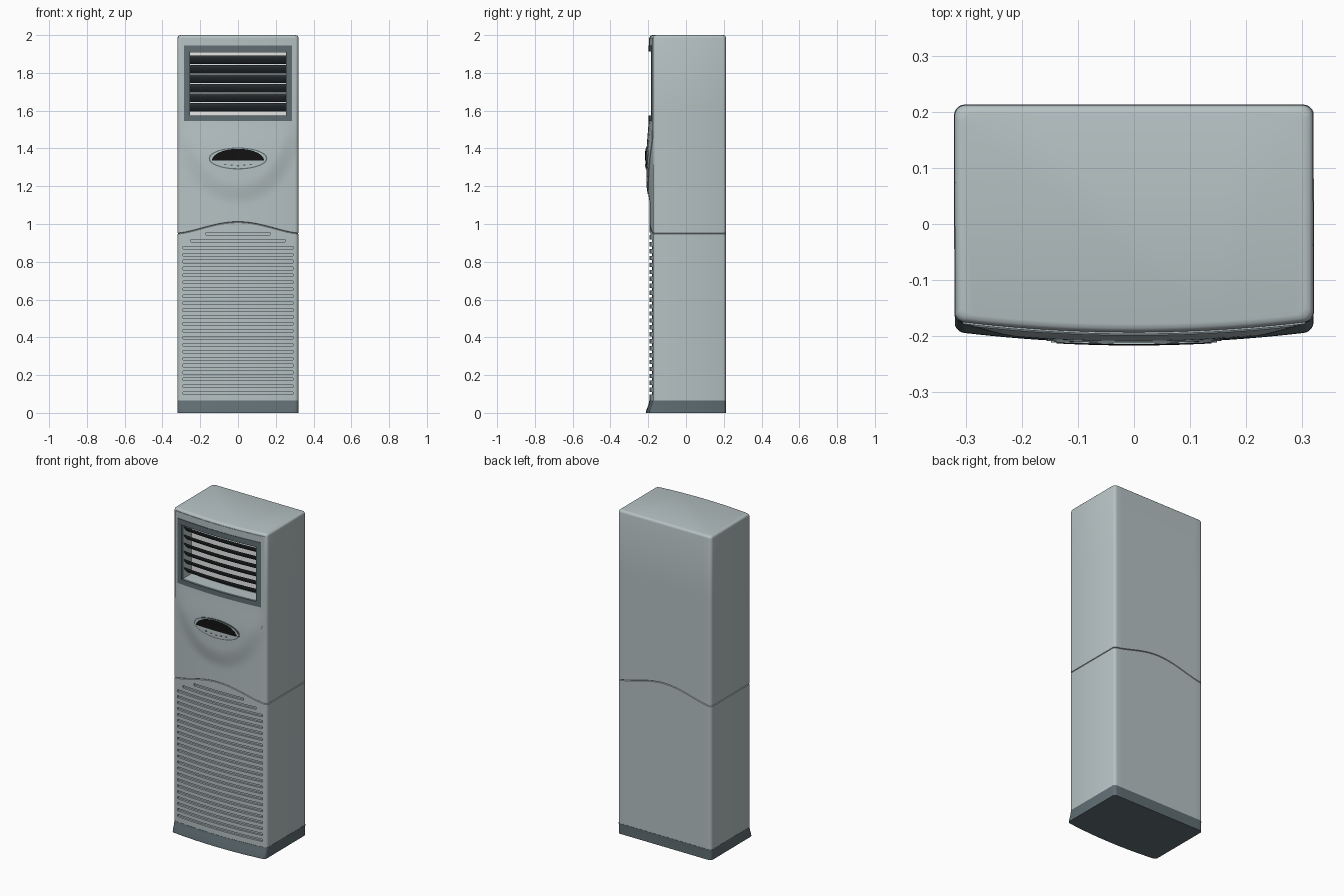
import bpy, bmesh
from math import sin, cos, pi, sqrt, radians
from mathutils import Vector

if "Cube" in bpy.data.objects:
    bpy.data.objects.remove(bpy.data.objects["Cube"])


def material(name, rgb):
    m = bpy.data.materials.new(name)
    m.use_nodes = True
    m.diffuse_color = (*rgb, 1)
    m.node_tree.nodes["Principled BSDF"].inputs["Base Color"].default_value = (*rgb, 1)
    return m


SHELL = material("pale grey", (0.47, 0.54, 0.55))
TRIM = material("slate grey", (0.117, 0.156, 0.171))
BLADE = material("charcoal", (0.045, 0.057, 0.064))
BLACK = material("black", (0.006, 0.006, 0.006))
WHITE = material("white", (0.9, 0.9, 0.9))

HALF, BACK, RADIUS = 0.32, 0.212, 0.02


def smooth(t):
    t = max(0, min(1, t))
    return t * t * (3 - 2 * t)


def front(x):
    return -0.193 + 0.02 * (x / HALF) ** 2


def bulge(x, z):
    r = sqrt((x / 0.33) ** 2 + ((min(z, 1.5) - 1.5) / 0.4) ** 2)
    return 0.014 * smooth((1 - r) / 0.3) * smooth((1.6 - z) / 0.25)


def seam(x):
    return 0.95 + 0.06 * cos(pi / 2 * min(1, abs(x) / HALF)) ** 1.5


def finish(name, bm, mat, modifiers=(), angle=35):
    """Turn a bmesh into a shaded object with its modifiers applied."""
    bmesh.ops.remove_doubles(bm, verts=bm.verts, dist=1e-5)
    if not modifiers:
        bmesh.ops.recalc_face_normals(bm, faces=bm.faces)
    mesh = bpy.data.meshes.new(name)
    bm.to_mesh(mesh)
    bm.free()
    if mat:
        mesh.materials.append(mat)
    ob = bpy.data.objects.new(name, mesh)
    bpy.context.collection.objects.link(ob)
    bpy.ops.object.select_all(action='DESELECT')
    ob.select_set(True)
    bpy.context.view_layer.objects.active = ob
    for kind, settings in modifiers:
        mod = ob.modifiers.new(kind, kind)
        for key, value in settings.items():
            setattr(mod, key, value)
        bpy.ops.object.modifier_apply(modifier=mod.name)
    bpy.ops.object.shade_smooth_by_angle(angle=radians(angle))
    return ob


def loft(bm, rings):
    rows = [[bm.verts.new(p) for p in ring] for ring in rings]
    n = len(rows[0])
    for a, b in zip(rows, rows[1:]):
        for i in range(n):
            j = (i + 1) % n
            bm.faces.new((a[i], a[j], b[j], b[i]))
    bm.faces.new(rows[0][::-1])
    bm.faces.new(rows[-1])


def ring(level, inset=0, push=0):
    """Rounded plan outline with a bowed front; level is a height or a function of x."""
    w, r, pts = HALF - inset - RADIUS, RADIUS, []
    yf, yb = front(w) + inset - push + r, BACK - inset - r

    def corner(cx, cy, start):
        for k in range(1, 6):
            a = radians(start + 18 * k)
            pts.append((cx + r * cos(a), cy + r * sin(a)))

    for i in range(33):
        x = -w + 2 * w * i / 32
        pts.append((x, front(x) + inset - push))
    corner(w, yf, -90)
    corner(w, yb, 0)
    pts += [(w - 2 * w * i / 16, yb + r) for i in range(1, 17)]
    corner(-w, yb, 90)
    corner(-w, yf, 180)
    pts.pop()
    out = []
    for x, y in pts:
        z = level(x) if callable(level) else level
        out.append(Vector((x, y - (bulge(x, z) if y < -0.1 else 0), z)))
    return out


def bar(bm, x0, x1, z0, z1, d0, d1, n=20):
    """Bar that follows the bowed front between two depths."""
    rings = []
    for i in range(n + 1):
        x = x0 + (x1 - x0) * i / n
        y = front(x)
        rings.append([(x, y + d0, z0), (x, y + d1, z0), (x, y + d1, z1), (x, y + d0, z1)])
    loft(bm, rings)


def patch(name, mat, cx, hw, lo, hi, lift, thick, modifiers=(), cols=32, rows=10):
    """Thin plate laid on the front surface between two edge curves."""
    bm = bmesh.new()
    grid = []
    for i in range(cols + 1):
        u = -cos(pi * i / cols)
        x, column = cx + hw * u, []
        for j in range(rows + 1):
            z = lo(u) + (hi(u) - lo(u)) * j / rows
            column.append(bm.verts.new((x, front(x) - bulge(x, z) - lift, z)))
        grid.append(column)
    for a, b in zip(grid, grid[1:]):
        for j in range(rows):
            bm.faces.new((a[j], b[j], b[j + 1], a[j + 1]))
    bm.normal_update()
    solid = ('SOLIDIFY', dict(thickness=thick, offset=-1))
    return finish(name, bm, mat, [solid, *modifiers])


def arch(u):
    return sqrt(max(0, 1 - u * u))


# Cutter for the intake slots and the outlet window
bm = bmesh.new()
for i in range(24):
    z = 0.104 + 0.0367 * i
    w = (0.29, 0.25, 0.17)[max(0, i - 21)]
    bar(bm, -w, w, z - 0.007, z + 0.007, -0.05, 0.012)
bar(bm, -0.257, 0.257, 1.573, 1.912, -0.05, 0.1)
cutter = finish("opening_cutter", bm, None)
cutter.hide_render = True
cut = ('BOOLEAN', dict(operation='DIFFERENCE', solver='EXACT', object=cutter))

# Cabinet with a fine seam groove and softened top edge
bm = bmesh.new()
levels = [ring(0.06)]
for offset, inset in ((-0.003, 0), (0, 0.004), (0.003, 0)):
    levels.append(ring(lambda x: seam(x) + offset, inset))
levels += [ring(1.06 + 0.02 * i) for i in range(29)]
levels += [ring(1.985), ring(1.993, 0.002), ring(1.998, 0.007), ring(2.0, 0.015)]
loft(bm, levels)
finish("cabinet", bm, SHELL, [cut])

# Flared plinth
bm = bmesh.new()
loft(bm, [ring(0, 0, 0.019), ring(0.012, 0, 0.018), ring(0.045, 0, 0.005), ring(0.065, -0.001)])
finish("plinth", bm, TRIM)

# Raised upper fascia with a rounded lower edge
patch("upper_fascia", SHELL, 0, 0.305, lambda u: 1.16 + 0.29 * u * u,
      lambda u: 1.985, 0.003, 0.006, [cut], rows=36)

# Outlet frame
bm = bmesh.new()
for z0, z1 in ((1.545, 1.575), (1.912, 1.945)):
    bar(bm, -0.285, 0.285, z0, z1, -0.006, 0.012)
for s in (-1, 1):
    bar(bm, s * 0.255, s * 0.285, 1.575, 1.912, -0.006, 0.012, 2)
finish("outlet_frame", bm, TRIM)

# Outlet back wall
bm = bmesh.new()
bar(bm, -0.256, 0.256, 1.574, 1.911, 0.092, 0.099)
finish("outlet_back_wall", bm, WHITE)

# Tilted louver blades
bm = bmesh.new()
for i in range(6):
    zc, rings = 1.617 + 0.0505 * i, []
    for k in range(17):
        x = -0.256 + 0.032 * k
        section = []
        for q in range(12):
            a, b = 0.032 * cos(q * pi / 6), 0.006 * sin(q * pi / 6)
            section.append((x, front(x) + 0.04 - (a + b) * 0.71, zc + (a - b) * 0.71))
        rings.append(section)
    loft(bm, rings)
finish("louver_blades", bm, BLADE)

# Oval control panel, display and buttons
ZC = 1.347
for name, mat, w, h, lift in (("control_rim", TRIM, 0.155, 0.058, 0.006),
                              ("control_panel", SHELL, 0.148, 0.052, 0.008)):
    patch(name, mat, 0, w, lambda u: ZC - h * arch(u), lambda u: ZC + h * arch(u), lift, 0.006)
patch("display", BLACK, 0, 0.138, lambda u: 1.336, lambda u: 1.336 + 0.062 * arch(u), 0.0095, 0.004)
for i in range(-2, 3):
    z = 1.309 + 0.003 * abs(i)
    patch("button", TRIM, i * 0.034, 0.007, lambda u: z - 0.004 * arch(u),
          lambda u: z + 0.004 * arch(u), 0.0095, 0.004, cols=10, rows=2)

bpy.data.objects.remove(cutter)
